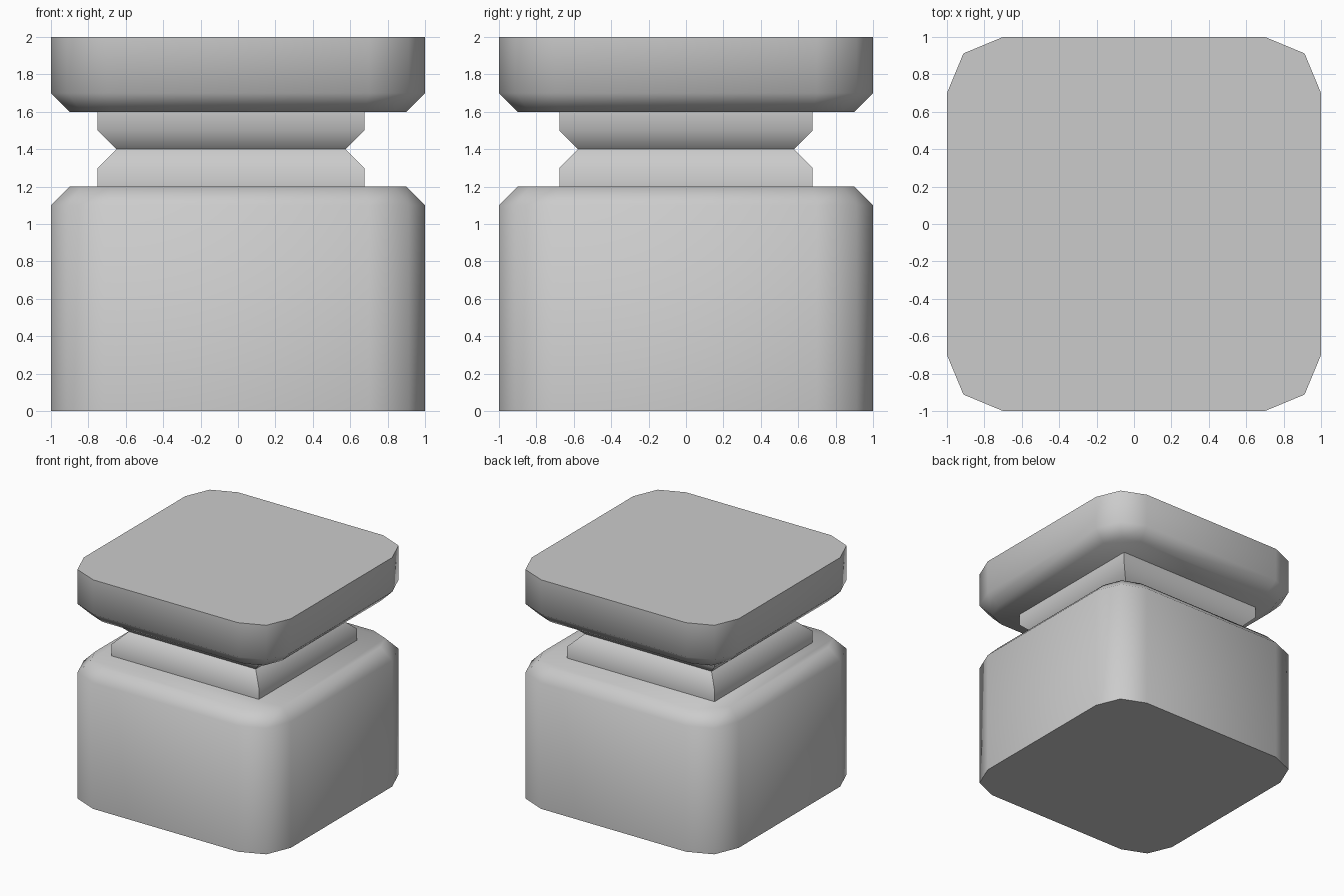
import bpy, bmesh, math

if "Cube" in bpy.data.objects:
    bpy.data.objects.remove(bpy.data.objects["Cube"])


def rounded_outline(inset):
    # Square with two-segment rounded corners, offset inwards by inset
    m = 0.912 - 0.0761 * inset / 0.1
    a, b = 0.7 - 0.2 * inset, 1 - inset
    corner = [(b, a), (m, m), (a, b)]
    pts = []
    for k in range(4):
        c, s = [(1, 0), (0, 1), (-1, 0), (0, -1)][k]
        pts += [(c * x - s * y, s * x + c * y) for x, y in corner]
    return pts


def neck_outline(inset):
    # Sharp rectangle, slightly longer to the left
    x0, x1, y = -0.75 + inset, 0.675 - inset, 0.677 - inset
    return [(x0, -y), (x1, -y), (x1, y), (x0, y)]


def loft(name, outline, levels):
    # Stack outlines at (inset, z) levels, bottom to top, and cap both ends
    bm = bmesh.new()
    rings = [[bm.verts.new((x, y, z)) for x, y in outline(i)] for i, z in levels]
    n = len(rings[0])
    for lo, hi in zip(rings, rings[1:]):
        for k in range(n):
            j = (k + 1) % n
            bm.faces.new((lo[k], lo[j], hi[j], hi[k]))
    bm.faces.new(rings[0][::-1])
    bm.faces.new(rings[-1])
    mesh = bpy.data.meshes.new(name)
    bm.to_mesh(mesh)
    bm.free()
    ob = bpy.data.objects.new(name, mesh)
    bpy.context.collection.objects.link(ob)
    bpy.ops.object.select_all(action='DESELECT')
    ob.select_set(True)
    bpy.context.view_layer.objects.active = ob
    bpy.ops.object.shade_smooth_by_angle(angle=math.radians(50))
    return ob


# Body with chamfered shoulder
loft("jar_body", rounded_outline, [(0, 0), (0, 1.1), (0.1, 1.2)])
# Neck with a V groove between two collars
loft("neck", neck_outline,
     [(0, 1.2), (0, 1.3), (0.1, 1.4), (0, 1.5), (0, 1.6)])
# Lid with chamfered underside
loft("lid", rounded_outline, [(0.1, 1.6), (0, 1.7), (0, 2.0)])
